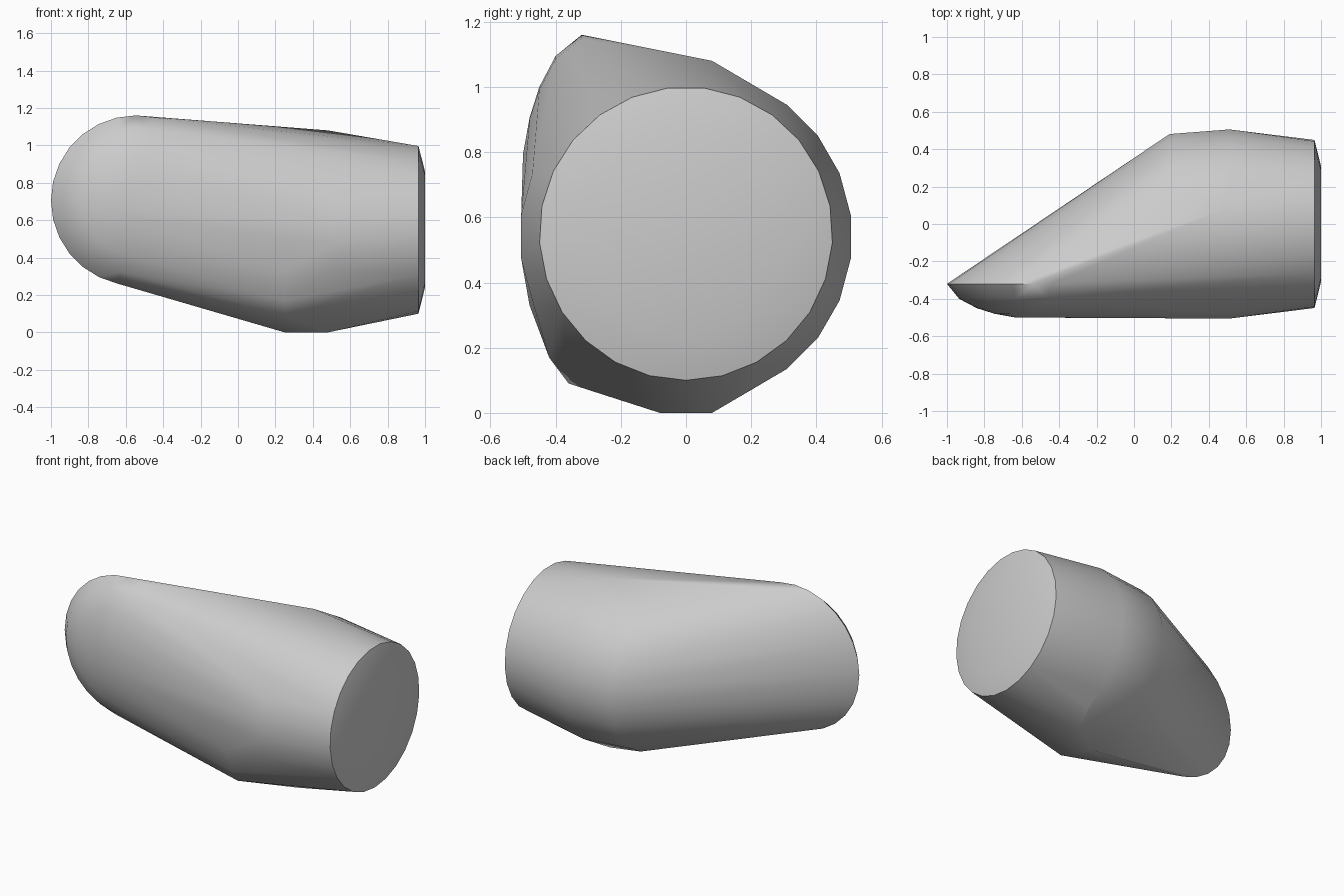
import bpy
import bmesh
from math import sin, cos, pi, radians

cube = bpy.data.objects.get("Cube")
if cube:
    bpy.data.objects.remove(cube, do_unlink=True)

grey = bpy.data.materials.new("plain grey")
grey.use_nodes = True
colour = (0.6, 0.6, 0.6, 1)
grey.diffuse_color = colour
grey.node_tree.nodes["Principled BSDF"].inputs["Base Color"].default_value = colour


def ring_x(x, radius, z, sides, phase=0.0):
    """Ring facing along x."""
    angles = [2 * pi * (i + phase) / sides for i in range(sides)]
    return [(x, radius * sin(a), z - radius * cos(a)) for a in angles]


def ring_y(y, radius, x, z, sides):
    """Ring facing along y."""
    angles = [2 * pi * i / sides for i in range(sides)]
    return [(x + radius * cos(a), y, z + radius * sin(a)) for a in angles]


points = []

# Shallow domed end cap
points += ring_x(1.0, 0.31, 0.55, 16)
points += ring_x(0.965, 0.45, 0.55, 25)

# Widest part of the barrel and the bend behind it
points += ring_x(0.51, 0.51, 0.54, 24, 0.5)
points += ring_x(0.19, 0.485, 0.54, 24, 0.5)

# Crown and keel corners, and the lower front swell
points += [(0.48, 0.08, 1.08), (0.48, 0.08, 0), (0.48, -0.08, 0), (0.25, -0.08, 0)]
points += [(0.25, -0.36, 0.09), (0.25, -0.42, 0.17), (0.25, -0.48, 0.33)]

# Rounded disc with a domed front at the far end
for y, radius in ((-0.32, 0.455), (-0.40, 0.39), (-0.45, 0.295), (-0.48, 0.2), (-0.5, 0.09)):
    points += ring_y(y, radius, -0.545, 0.705, 28)

# Stretch one skin over all the sections
bm = bmesh.new()
for p in points:
    bm.verts.new(p)
bmesh.ops.convex_hull(bm, input=bm.verts[:])
loose = [v for v in bm.verts if not v.link_faces]
bmesh.ops.delete(bm, geom=loose, context="VERTS")
bmesh.ops.dissolve_limit(bm, angle_limit=radians(0.5), verts=bm.verts[:], edges=bm.edges[:])
bmesh.ops.recalc_face_normals(bm, faces=bm.faces[:])

mesh = bpy.data.meshes.new("rounded_body")
bm.to_mesh(mesh)
bm.free()
mesh.materials.append(grey)
body = bpy.data.objects.new("rounded_body", mesh)
bpy.context.collection.objects.link(body)

bpy.ops.object.select_all(action="DESELECT")
body.select_set(True)
bpy.context.view_layer.objects.active = body
bpy.ops.object.shade_smooth_by_angle(angle=radians(40))
